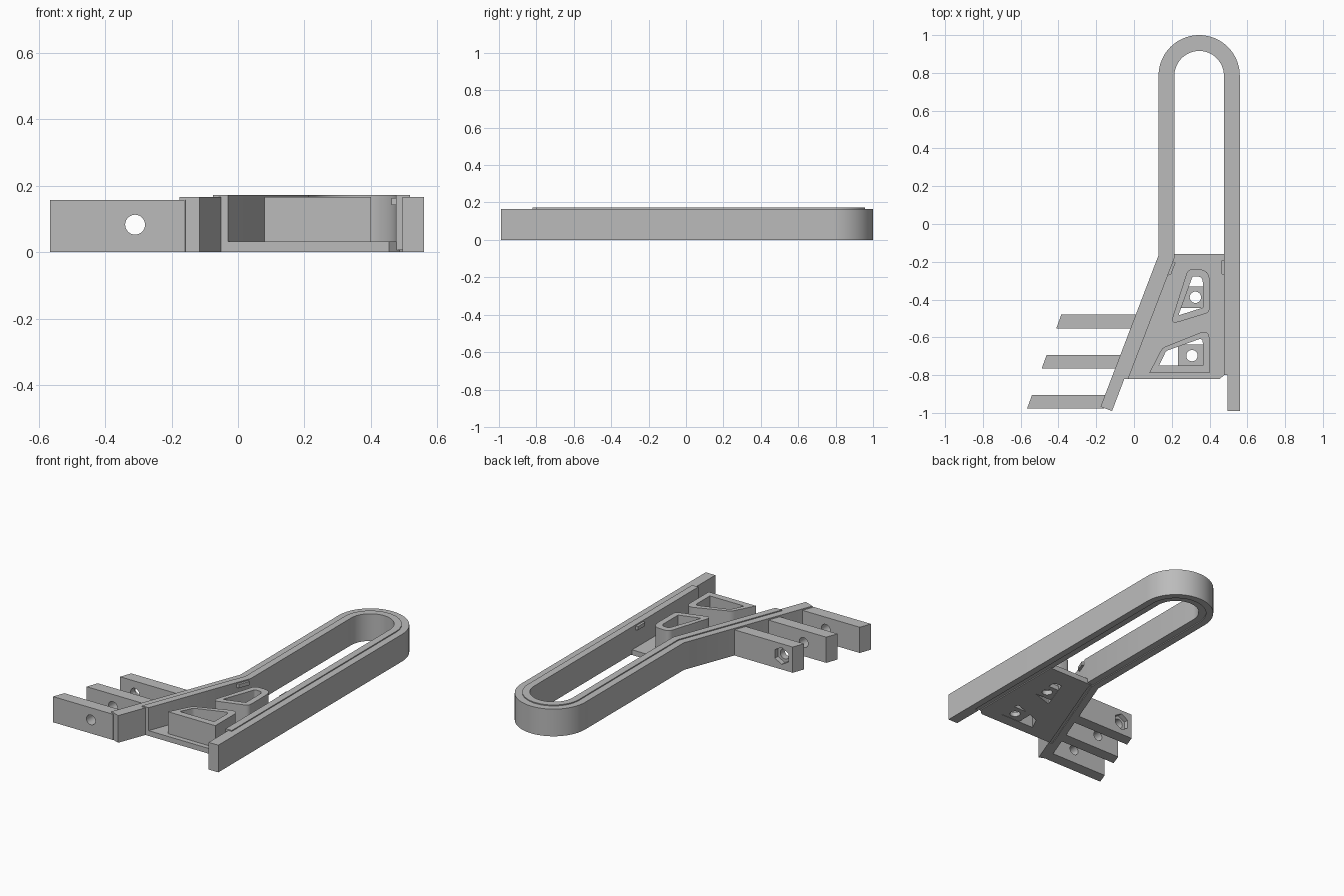
import bpy, bmesh, math
from mathutils import Vector

cube = bpy.data.objects.get("Cube")
if cube:
    bpy.data.objects.remove(cube, do_unlink=True)

grey = bpy.data.materials.new("light_grey")
grey.use_nodes = True
colour = (0.5, 0.5, 0.5, 1)
grey.diffuse_color = colour
grey.node_tree.nodes["Principled BSDF"].inputs["Base Color"].default_value = colour


def prism(name, points, z0, z1):
    """Extrude a flat outline from z0 to z1."""
    bm = bmesh.new()
    face = bm.faces.new([bm.verts.new((p[0], p[1], z0)) for p in points])
    ext = bmesh.ops.extrude_face_region(bm, geom=[face])["geom"]
    moved = [v for v in ext if isinstance(v, bmesh.types.BMVert)]
    bmesh.ops.translate(bm, verts=moved, vec=(0, 0, z1 - z0))
    bmesh.ops.recalc_face_normals(bm, faces=bm.faces)
    mesh = bpy.data.meshes.new(name)
    bm.to_mesh(mesh)
    bm.free()
    mesh.materials.append(grey)
    ob = bpy.data.objects.new(name, mesh)
    bpy.context.collection.objects.link(ob)
    return ob


def cylinder(name, sides, radius, depth, loc, along_y=False):
    rot = (math.pi / 2, 0, 0) if along_y else (0, 0, 0)
    bpy.ops.mesh.primitive_cylinder_add(vertices=sides, radius=radius, depth=depth,
                                        location=loc, rotation=rot)
    ob = bpy.context.object
    ob.name = name
    ob.data.materials.append(grey)
    return ob


def cut(ob, cutters):
    """Subtract the cutters, apply the result and drop the cutters."""
    for c in cutters:
        c.hide_render = True
        mod = ob.modifiers.new("cut", 'BOOLEAN')
        mod.operation = 'DIFFERENCE'
        mod.solver = 'EXACT'
        mod.object = c
    bpy.context.view_layer.update()
    mesh = bpy.data.meshes.new_from_object(ob.evaluated_get(bpy.context.evaluated_depsgraph_get()))
    ob.modifiers.clear()
    ob.data = mesh
    for c in cutters:
        bpy.data.objects.remove(c, do_unlink=True)


def rounded(corners):
    """Outline whose corners (x, y, r) are softened over a length r."""
    out = []
    for i, (x, y, r) in enumerate(corners):
        p = Vector((x, y))
        if r == 0:
            out.append(p)
            continue
        a = p + (Vector(corners[i - 1][:2]) - p).normalized() * r
        b = p + (Vector(corners[(i + 1) % len(corners)][:2]) - p).normalized() * r
        for k in range(7):
            t = k / 6
            out.append(a * (1 - t) ** 2 + p * 2 * t * (1 - t) + b * t * t)
    return out


# Rail geometry: slanted arm, straight side, round end, long side
CX, ARC_Y, R = 0.345, 0.785, 0.215
TOP = 0.166
TAIL, BEND = Vector((-0.177, -0.967)), Vector((0.13, -0.165))
DIR = (BEND - TAIL).normalized()
NRM = Vector((DIR.y, -DIR.x))


def slant(d, y):
    """Point at height y on the slanted line lying d inside the outer edge."""
    p = TAIL + NRM * d
    return p + DIR * ((y - p.y) / DIR.y)


def track(d, start, end_y):
    """Rail outline offset inwards by d."""
    p = BEND + NRM * d
    bend = p + DIR * ((CX - R + d - p.x) / DIR.x)
    arc = [(CX - (R - d) * math.cos(math.pi * k / 40), ARC_Y + (R - d) * math.sin(math.pi * k / 40))
           for k in range(41)]
    return [start, bend] + arc + [(CX + R - d, end_y)]


MID, FIN, FULL = 0.042, 0.065, 0.084
FRONT = -0.82

# Outer rail
prism("outer_rail", track(0, TAIL, -0.99) + track(MID, TAIL + NRM * MID, -0.99)[::-1], 0, TOP)

# Inner strip, stepped up above the rail and recessed below it
prism("inner_strip", track(MID, slant(MID, FRONT), -0.8)
      + track(FULL, slant(FULL, FRONT), -0.8)[::-1], 0.006, 0.172)

# Thinner fins on the two free ends
prism("slanted_fin", [TAIL + NRM * MID, TAIL + NRM * FIN, slant(FIN, FRONT), slant(MID, FRONT)], 0, TOP)
x = CX + R
prism("straight_fin", [(x - MID, -0.99), (x - FIN, -0.99), (x - FIN, -0.8), (x - MID, -0.8)], 0, TOP)

# Base plate and the two hollow towers on it
upper_wall = rounded([(0.285, -0.24, 0.025), (0.4, -0.24, 0.06), (0.4, -0.468, 0.025), (0.192, -0.532, 0.045)])
upper_well = rounded([(0.31, -0.278, 0.01), (0.364, -0.278, 0.03), (0.364, -0.443, 0), (0.235, -0.484, 0.01)])
lower_wall = rounded([(0.08, -0.79, 0), (0.15, -0.655, 0.02), (0.4, -0.555, 0.06), (0.4, -0.79, 0)])
lower_well = rounded([(0.132, -0.75, 0), (0.17, -0.672, 0.01), (0.364, -0.603, 0.025), (0.364, -0.75, 0)])

plate = prism("base_plate", [slant(0.06, FRONT), (0.455, FRONT), (0.488, -0.79), (0.488, -0.16),
                             (0.19, -0.16), slant(0.06, -0.2)], 0, 0.032)
cut(plate, [prism("well_cutter", w, -0.1, 0.3) for w in (upper_well, lower_well)])

towers = (("upper", upper_wall, upper_well, (0.24, 0.385, -0.445, -0.33), (0.325, -0.388)),
          ("lower", lower_wall, lower_well, (0.232, 0.385, -0.77, -0.637), (0.307, -0.697)))
for label, wall, well, (x0, x1, y0, y1), hole in towers:
    tower = prism(label + "_tower", wall, 0.03, TOP)
    cut(tower, [prism("well_cutter", well, -0.1, 0.3)])
    bridge = prism(label + "_screw_bridge", [(x0, y0), (x1, y0), (x1, y1), (x0, y1)], 0.002, 0.03)
    cut(bridge, [cylinder("hole_cutter", 32, 0.03, 0.4, (*hole, 0))])

# Three side lugs with a shared bolt line; the rearmost has a nut pocket
for i, name in enumerate(("rear_lug", "middle_lug", "front_lug")):
    y1 = -0.48 - 0.2125 * i
    y0 = y1 - 0.072
    left = -0.385 - 0.0775 * i
    lug = prism(name, [(left, y1), (left - 0.026, y0), slant(0.02, y0), slant(0.02, y1)], 0, 0.157)
    tools = [cylinder("bolt_cutter", 32, 0.03, 0.4, (-0.31, y0, 0.083), True)]
    if i == 0:
        tools.append(cylinder("nut_cutter", 6, 0.052, 0.06, (-0.31, y1, 0.083), True))
    cut(lug, tools)

# Small snap clips near the top of the inner walls
prism("slanted_clip", [slant(FULL - 0.01, -0.275), slant(FULL + 0.014, -0.268),
                       slant(FULL + 0.014, -0.205), slant(FULL - 0.01, -0.195)], 0.142, 0.164)
x = CX + R - FULL
prism("straight_clip", [(x + 0.01, -0.27), (x - 0.014, -0.265), (x - 0.014, -0.195), (x + 0.01, -0.19)],
      0.142, 0.164)

# Smooth the curved faces, keep hard edges
for ob in bpy.context.scene.objects:
    ob.select_set(ob.type == 'MESH')
bpy.context.view_layer.objects.active = plate
bpy.ops.object.shade_smooth_by_angle(angle=math.radians(30))
